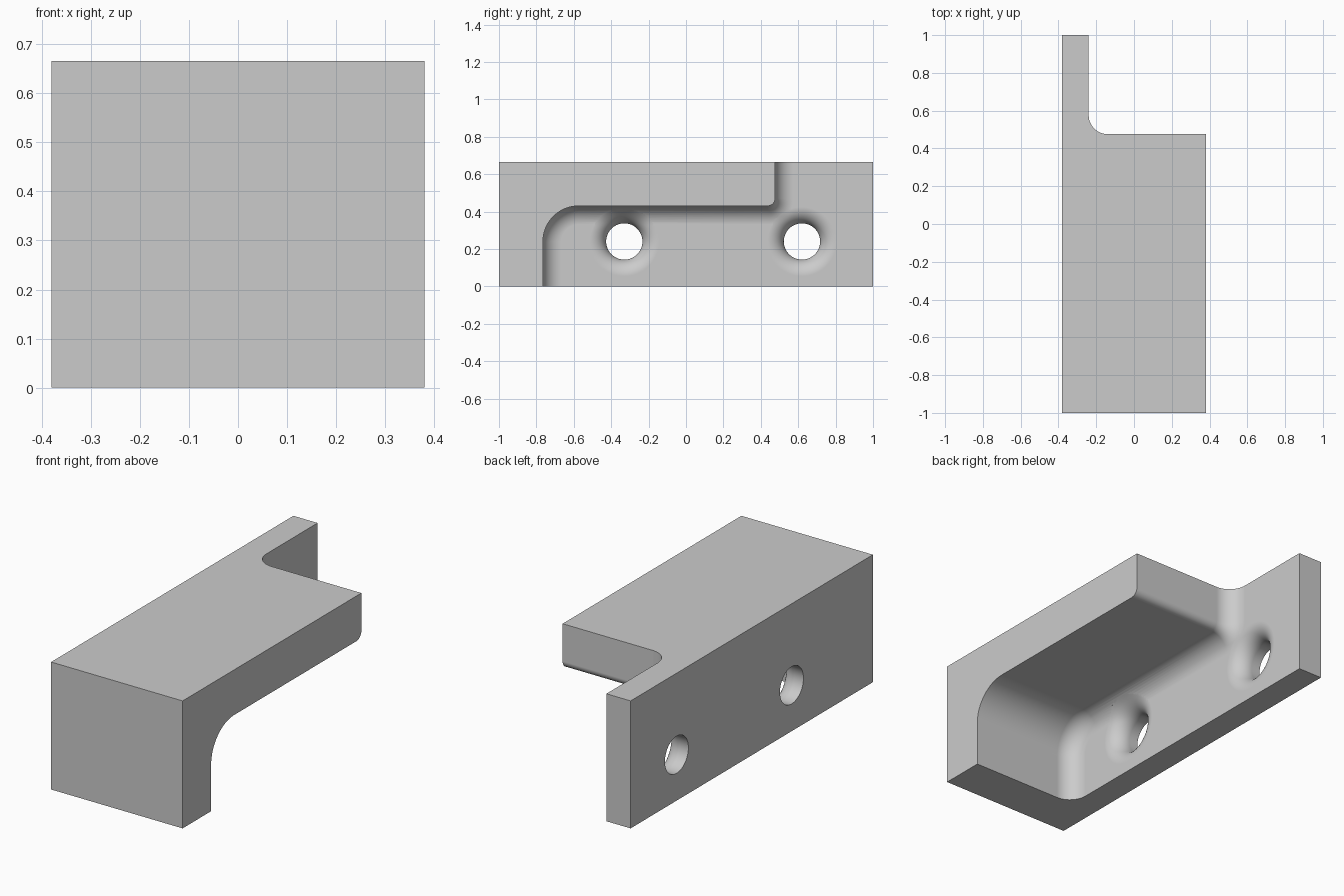
import bpy, bmesh
from math import sin, cos, pi, hypot, sqrt

if "Cube" in bpy.data.objects:
    bpy.data.objects.remove(bpy.data.objects["Cube"])

HALF_X, HEIGHT = 0.38, 0.666
PLATE_X = -0.24                 # inner face of the mounting plate
WALL_Y, BAR_Z, END_Y = -0.765, 0.43, 0.476
FILLET, INNER_R, OUTER_R = 0.1, 0.19, 0.04
HOLE_R, FLARE = 0.097, 0.088
HOLE_Z = 0.24

grey = bpy.data.materials.new("light grey")
grey.use_nodes = True
colour = (0.6, 0.6, 0.6, 1)
grey.diffuse_color = colour
grey.node_tree.nodes["Principled BSDF"].inputs["Base Color"].default_value = colour


def loft(name, rings):
    """Closed solid from matching rings of points, capped at both ends."""
    bm = bmesh.new()
    loops = [[bm.verts.new(p) for p in ring] for ring in rings]
    n = len(loops[0])
    for a, b in zip(loops, loops[1:]):
        for i in range(n):
            j = (i + 1) % n
            bm.faces.new((a[i], a[j], b[j], b[i]))
    bm.faces.new(loops[0])
    bm.faces.new(loops[-1])
    bmesh.ops.recalc_face_normals(bm, faces=bm.faces)
    mesh = bpy.data.meshes.new(name)
    bm.to_mesh(mesh)
    bm.free()
    obj = bpy.data.objects.new(name, mesh)
    bpy.context.collection.objects.link(obj)
    return obj


def outline(d, x):
    """Recess outline, moved inward from the walls by d."""
    pts = [(WALL_Y + d, -0.5)]
    for i in range(17):
        a = pi - i * pi / 32
        r = INNER_R - d
        pts.append((WALL_Y + INNER_R + r * cos(a), BAR_Z - INNER_R + r * sin(a)))
    for i in range(13):
        a = -pi / 2 + i * pi / 24
        r = OUTER_R + d
        pts.append((END_Y - OUTER_R + r * cos(a), BAR_Z + OUTER_R + r * sin(a)))
    pts += [(END_Y + d, 1.2), (1.5, 1.2), (1.5, -0.5)]
    return [(x, y, z) for y, z in pts]


def fillet_rise(y, z):
    """Height of the fillet above the plate near the overhanging bar."""
    py, pz = y - END_Y + OUTER_R, BAR_Z + OUTER_R - z
    d = (hypot(py, pz) if py > 0 and pz > 0 else max(py, pz)) - OUTER_R
    d = min(max(d, 0), FILLET)
    return FILLET - sqrt(FILLET ** 2 - (FILLET - d) ** 2)


def flared_hole(y0):
    """Round hole with a rounded mouth on the recess side."""
    def ring(r, x, follow):
        pts = []
        for k in range(64):
            y, z = y0 + r * cos(k * pi / 32), HOLE_Z + r * sin(k * pi / 32)
            pts.append((x + follow * fillet_rise(y, z), y, z))
        return pts
    rings = [ring(HOLE_R, -0.6, 0)]
    for i in range(13):
        a = i * pi / 24
        rings.append(ring(HOLE_R + FLARE * (1 - cos(a)),
                          PLATE_X - FLARE * (1 - sin(a)), 1))
    rings.append(ring(HOLE_R + FLARE + 0.001, PLATE_X + 0.05, 1))
    return loft("hole_cutter", rings)


# Solid block
bracket = loft("bracket", [[(x, -1, 0), (x, 1, 0), (x, 1, HEIGHT), (x, -1, HEIGHT)]
                           for x in (-HALF_X, HALF_X)])
bracket.data.materials.append(grey)

# Recess with a filleted floor, then the two screw holes
layers = []
for i in range(13):
    a = i * pi / 24
    layers.append(outline(FILLET * (1 - sin(a)), PLATE_X + FILLET * (1 - cos(a))))
layers.append(outline(0, 1))
cutters = [loft("recess_cutter", layers), flared_hole(-0.33), flared_hole(0.62)]

bpy.context.view_layer.objects.active = bracket
bracket.select_set(True)
for cutter in cutters:
    cutter.hide_render = True
    cutter.data.materials.append(grey)
    cut = bracket.modifiers.new("cut", "BOOLEAN")
    cut.object = cutter
    cut.solver = "EXACT"
    bpy.ops.object.modifier_apply(modifier=cut.name)
    bpy.data.objects.remove(cutter)

# Smooth fillets, flat main faces
bpy.ops.object.shade_smooth_by_angle(angle=pi / 6)
weighted = bracket.modifiers.new("even_shading", "WEIGHTED_NORMAL")
weighted.keep_sharp = True
